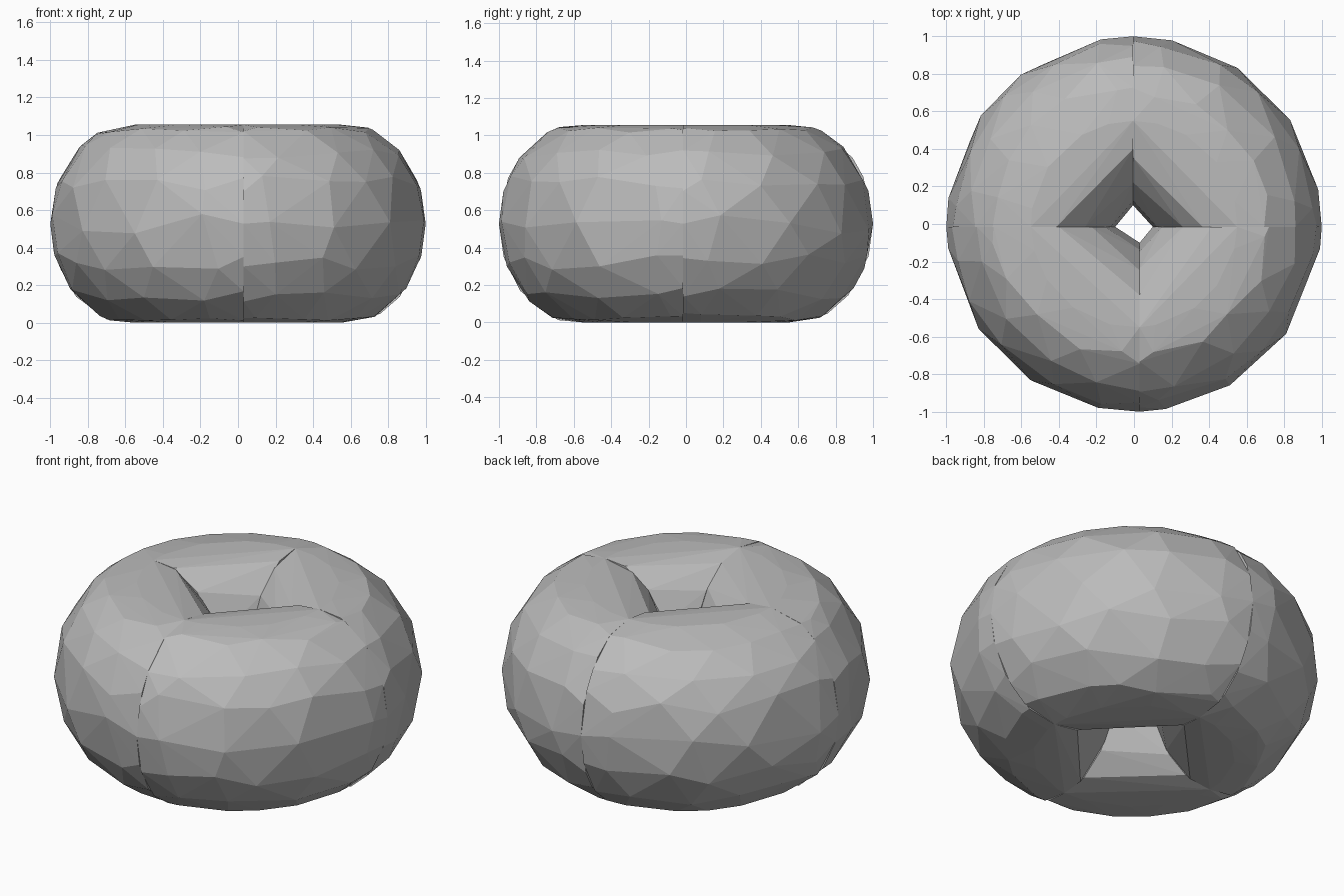
import bpy, bmesh, math, random

if "Cube" in bpy.data.objects:
    bpy.data.objects.remove(bpy.data.objects["Cube"], do_unlink=True)

random.seed(7)
RING, TUBE_W, TUBE_H, HALF = 0.55, 0.45, 0.54, 0.5275

grey = bpy.data.materials.new("plain grey")
grey.use_nodes = True
GREY = (0.5, 0.5, 0.5, 1)
grey.diffuse_color = GREY
grey.node_tree.nodes["Principled BSDF"].inputs["Base Color"].default_value = GREY


def tube_point(angle, turn):
    """Radius and height on the ring's oval section, flattened top and bottom."""
    radius = RING + TUBE_W * math.cos(turn)
    height = HALF + max(-HALF, min(HALF, TUBE_H * math.sin(turn)))
    return radius * math.cos(angle), radius * math.sin(angle), height


def quarter(name, sx, sy, seam_x, seam_y):
    """One convex quarter of the ring, with flat seam faces and a straight inner wall."""
    points = []
    # Seam sections on both end planes
    for step in range(16):
        turn = math.tau * step / 16
        for end in range(2):
            wobble = random.uniform(-0.1, 0.1) if step % 4 else 0
            x, y, z = tube_point(end * math.pi / 2, turn + wobble)
            points.append((seam_x, sy * y, z) if end else (sx * x, seam_y, z))
    # Staggered rows of facets on the outer side
    rows = 8
    for row in range(rows + 1):
        turn = math.pi * (row / rows - 0.5)
        columns = 4 + row % 2
        for col in range(columns):
            angle = math.pi / 2 * (col + 0.5) / columns + random.uniform(-0.07, 0.07)
            wobble = random.uniform(-0.1, 0.1) if 0 < row < rows else 0
            x, y, z = tube_point(angle, turn + wobble)
            points.append((sx * x, sy * y, z))

    bm = bmesh.new()
    for p in points:
        bm.verts.new(p)
    hull = bmesh.ops.convex_hull(bm, input=bm.verts)
    spare = {g for g in hull["geom_interior"] + hull["geom_unused"]
             if isinstance(g, bmesh.types.BMVert)}
    bmesh.ops.delete(bm, geom=list(spare), context="VERTS")
    bmesh.ops.recalc_face_normals(bm, faces=bm.faces)
    mesh = bpy.data.meshes.new(name)
    bm.to_mesh(mesh)
    bm.free()
    mesh.materials.append(grey)
    bpy.context.collection.objects.link(bpy.data.objects.new(name, mesh))


# Four quarters meeting at slightly offset seams
for depth, sy, seam_x in (("front", -1, 0.03), ("back", 1, -0.005)):
    for side, sx in (("left", 1), ("right", -1)):
        quarter(f"{depth}_{side}_ring_quarter", sx, sy, seam_x, -0.015)
